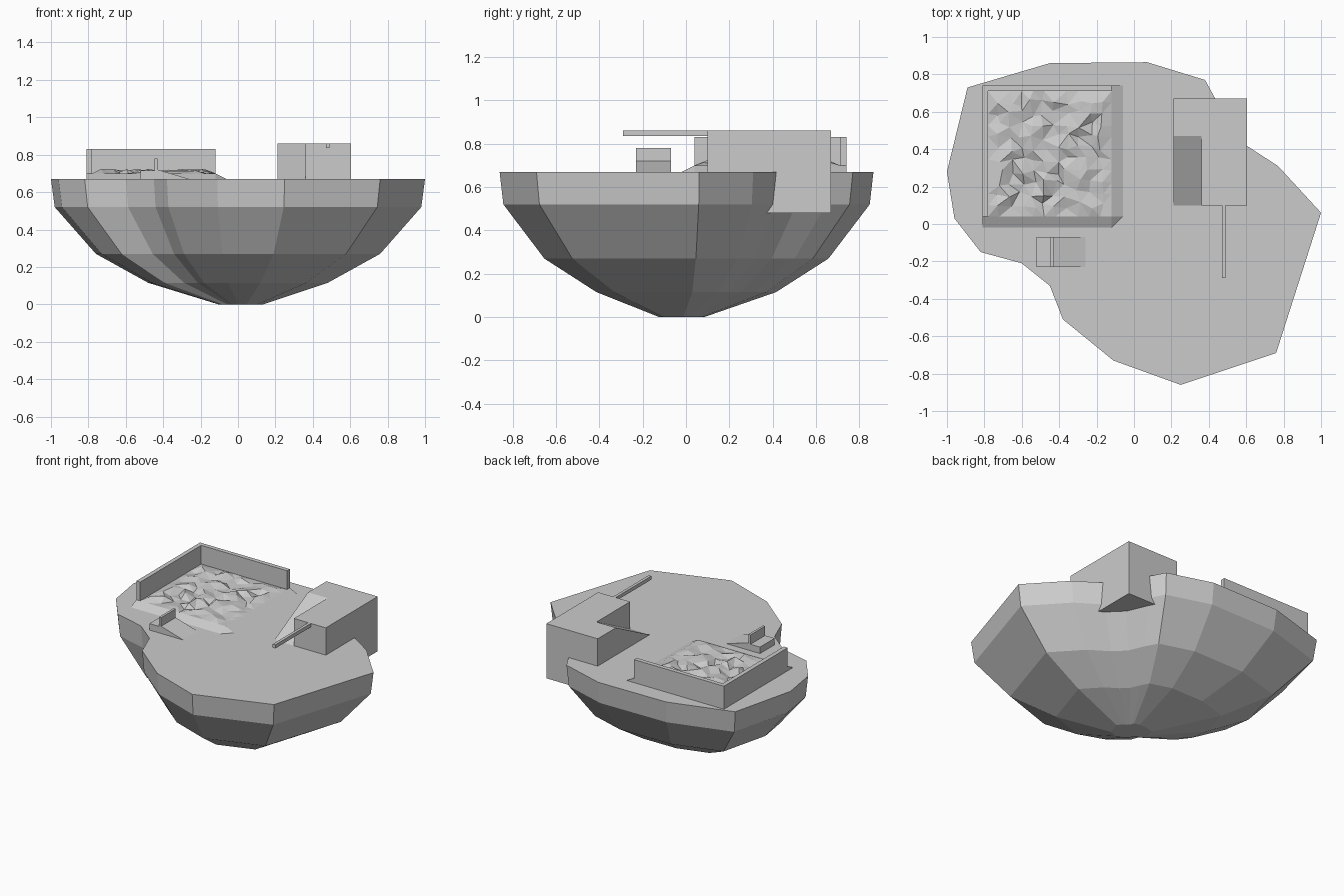
import bpy, bmesh, random
from mathutils import Vector

if "Cube" in bpy.data.objects:
    bpy.data.objects.remove(bpy.data.objects["Cube"])

random.seed(4)
GROUND = 0.67


def finish(name, bm):
    bmesh.ops.recalc_face_normals(bm, faces=bm.faces)
    me = bpy.data.meshes.new(name)
    bm.to_mesh(me)
    bm.free()
    ob = bpy.data.objects.new(name, me)
    bpy.context.collection.objects.link(ob)
    return ob


def prism(name, points, direction):
    """Extrude a flat 3D profile along a direction."""
    bm = bmesh.new()
    face = bm.faces.new([bm.verts.new(p) for p in points])
    ext = bmesh.ops.extrude_face_region(bm, geom=[face], use_keep_orig=True)
    verts = [g for g in ext["geom"] if isinstance(g, bmesh.types.BMVert)]
    bmesh.ops.translate(bm, verts=verts, vec=Vector(direction))
    return finish(name, bm)


def box(name, x0, x1, y0, y1, z0, z1):
    return prism(name, [(x0, y0, z0), (x1, y0, z0), (x1, y1, z0), (x0, y1, z0)],
                 (0, 0, z1 - z0))


# Island: one irregular outline lofted down through shrinking rings
outline = [(1.0, .06), (.77, .31), (.60, .42), (.50, .52), (.44, .66), (.38, .77),
           (.07, .865), (-.45, .86), (-.89, .73), (-1.0, .28), (-.96, .03),
           (-.82, -.15), (-.60, -.21), (-.45, -.33), (-.38, -.51), (-.11, -.73),
           (.25, -.86), (.76, -.69)]
rings = [(GROUND, 1.0, 0, 0), (.52, .98, 0, 0), (.27, .76, 0, 0),
         (.115, .48, 0, 0), (0, .12, .015, -.02)]
bm = bmesh.new()
loops = [[bm.verts.new((x * s + ox, y * s + oy, z)) for x, y in outline]
         for z, s, ox, oy in rings]
n = len(outline)
for a, b in zip(loops, loops[1:]):
    for i in range(n):
        j = (i + 1) % n
        bm.faces.new((a[i], b[i], b[j], a[j]))
bm.faces.new(loops[0])
bm.faces.new(loops[-1])
finish("island", bm)

# Rough plot: bumpy grid whose front and right margins slope to the ground
cells = 11
xs = [-.78 + .66 * i / cells for i in range(cells + 1)] + [-.06]
ys = [-.02] + [.04 + .67 * i / cells for i in range(cells + 1)]
bm = bmesh.new()
grid = []
for j, y in enumerate(ys):
    row = []
    for i, x in enumerate(xs):
        edge = j == 0 or i == len(xs) - 1
        inner = 1 < j < len(ys) - 1 and 0 < i < len(xs) - 2
        z = GROUND if edge else .70 + (random.uniform(-.012, .024) if inner else 0)
        jit = .018 if inner else 0
        row.append(bm.verts.new((x + random.uniform(-jit, jit),
                                 y + random.uniform(-jit, jit), z)))
    grid.append(row)
for j in range(len(ys) - 1):
    for i in range(len(xs) - 1):
        bm.faces.new((grid[j][i], grid[j][i + 1], grid[j + 1][i + 1], grid[j + 1][i]))
bmesh.ops.triangulate(bm, faces=[f for f in bm.faces])
finish("rough_plot", bm)

# Plot walls and the low margin below the left wall end
prism("plot_wall", [(-.81, .04, .66), (-.78, .04, .66), (-.78, .71, .66), (-.12, .71, .66),
                    (-.12, .74, .66), (-.81, .74, .66)], (0, 0, .17))
prism("plot_left_margin", [(-.81, -.02, GROUND), (-.81, .04, GROUND), (-.81, .04, .70)],
      (.03, 0, 0))
prism("plot_back_margin", [(-.12, .74, GROUND), (-.06, .74, GROUND), (-.12, .74, .70)],
      (0, -.03, 0))

# L-shaped building overhanging the island edge, with ramp and beam
prism("building", [(.36, .10, .48), (.605, .10, .48), (.605, .67, .48), (.21, .67, .48),
                   (.21, .47, .48), (.36, .47, .48)], (0, 0, .38))
prism("ramp", [(.21, .10, GROUND), (.21, .47, GROUND), (.21, .47, .86)], (.15, 0, 0))
box("beam", .47, .49, -.29, .10, .835, .86)

# Small stepped barrier with a ramp
prism("barrier", [(-.52, -.23, .66), (-.26, -.23, GROUND), (-.43, -.23, .72),
                  (-.43, -.23, .78), (-.447, -.23, .78), (-.447, -.23, .715),
                  (-.52, -.23, .715)], (0, .16, 0))
